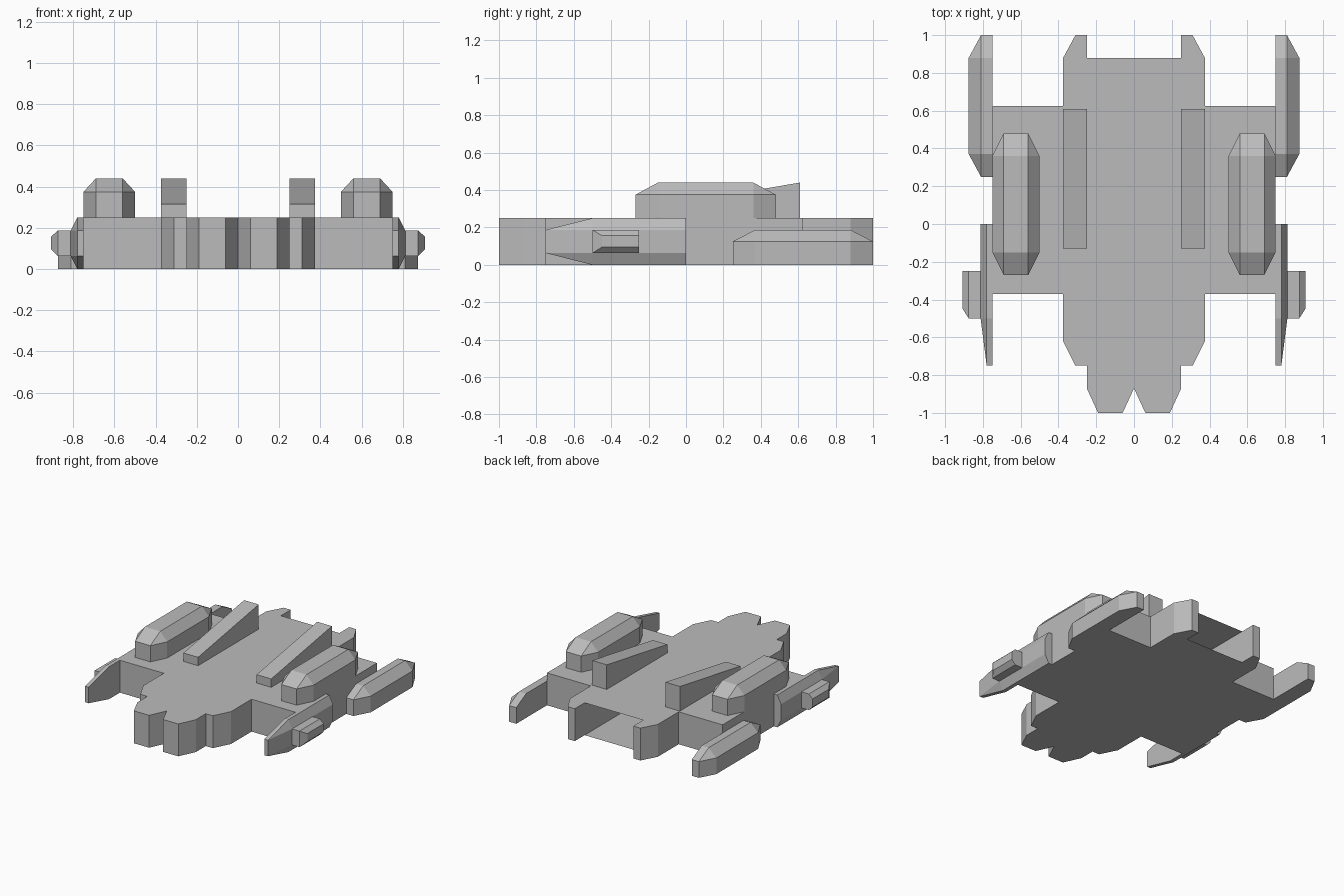
import bpy, bmesh

cube = bpy.data.objects.get("Cube")
if cube:
    bpy.data.objects.remove(cube)

grey = bpy.data.materials.new("hull_grey")
grey.use_nodes = True
grey.diffuse_color = (0.5, 0.5, 0.5, 1)
grey.node_tree.nodes["Principled BSDF"].inputs["Base Color"].default_value = grey.diffuse_color


def loft(name, rings, mirror=True, open_face=None):
    """Skin closed rings of equal length, cap both ends, mirror across x."""
    bm = bmesh.new()
    loops = [[bm.verts.new(p) for p in ring] for ring in rings]
    n = len(loops[0])
    for a, b in zip(loops, loops[1:]):
        for i in range(n):
            j = (i + 1) % n
            bm.faces.new((a[i], a[j], b[j], b[i]))
    bm.faces.new(loops[0][::-1])
    bm.faces.new(loops[-1])
    bmesh.ops.remove_doubles(bm, verts=bm.verts[:], dist=0.0005)
    bmesh.ops.recalc_face_normals(bm, faces=bm.faces[:])
    if open_face:
        gone = [f for f in bm.faces if open_face(f)]
        bmesh.ops.delete(bm, geom=gone, context='FACES')
    mesh = bpy.data.meshes.new(name)
    bm.to_mesh(mesh)
    bm.free()
    mesh.materials.append(grey)
    obj = bpy.data.objects.new(name, mesh)
    bpy.context.collection.objects.link(obj)
    if mirror:
        obj.modifiers.new("mirror", 'MIRROR')
    return obj


def prism(name, outline, z0, z1, **kw):
    return loft(name, [[(x, y, z) for x, y in outline] for z in (z0, z1)], **kw)


def pod(name, inner, x0, x1, x2, y0, y1, z0, z1, z2):
    """Octagonal pod with a sloped roof; inner is its inboard edge."""
    c = 0.12
    base = [(x0, y0), (x1, y0), (x2, y0 + c), (x2, y1 - c), (x1, y1), (x0, y1),
            (inner, y1 - c), (inner, y0 + c)]
    roof = [(min(max(x, x0), x1), min(max(y, y0 + c), y1 - c)) for x, y in base]
    loft(name, [[(x, y, z) for x, y in pts]
                for pts, z in ((base, z0), (base, z1), (roof, z2))])


# Central hull: notched nose, hollow and open at the stern
half = [(0.06, -1), (0.19, -1), (0.25, -0.87), (0.25, 0.88)]
prism("central_hull", [(0, -0.87)] + half + [(-x, y) for x, y in half[::-1]],
      0, 0.25, mirror=False, open_face=lambda f: f.normal.y > 0.9)

# Side rails and wings
prism("side_rail", [(0.25, -0.75), (0.31, -0.75), (0.375, -0.62),
                    (0.375, 0.88), (0.31, 1), (0.25, 1)], 0, 0.25)
prism("wing", [(0.375, -0.37), (0.75, -0.37), (0.75, 0.625), (0.375, 0.625)], 0, 0.25)

# Pods on top of the wings and half pods at the wing tips
pod("upper_pod", 0.5, 0.56, 0.69, 0.75, -0.27, 0.48, 0.25, 0.375, 0.44)
pod("rear_pod", 0.75, 0.75, 0.81, 0.875, 0.25, 1, 0, 0.125, 0.187)

# Rising wedge on each rail
loft("top_wedge", [[(x, -0.13, 0.25), (x, 0.61, 0.25), (x, 0.61, 0.44), (x, -0.13, 0.315)]
                   for x in (0.25, 0.375)])

# Bevelled wing-tip plate narrowing towards the front
section = [(0.75, 0), (0.78, 0), (0.812, 0.063), (0.812, 0.187), (0.78, 0.25), (0.75, 0.25)]
tip = [(min(x, 0.78), min(max(z, 0.063), 0.187)) for x, z in section]
loft("front_plate", [[(x, y, z) for x, z in pts]
                     for pts, y in ((section, 0), (section, -0.5), (tip, -0.75))])

# Small gun housing on the plate
loft("side_housing", [[(x, y0, z0), (x, -0.25, z0), (x, -0.25, z1), (x, y0, z1)]
                      for x, y0, z0, z1 in ((0.81, -0.5, 0.063, 0.187),
                                            (0.875, -0.5, 0.063, 0.187),
                                            (0.907, -0.45, 0.095, 0.157))])
